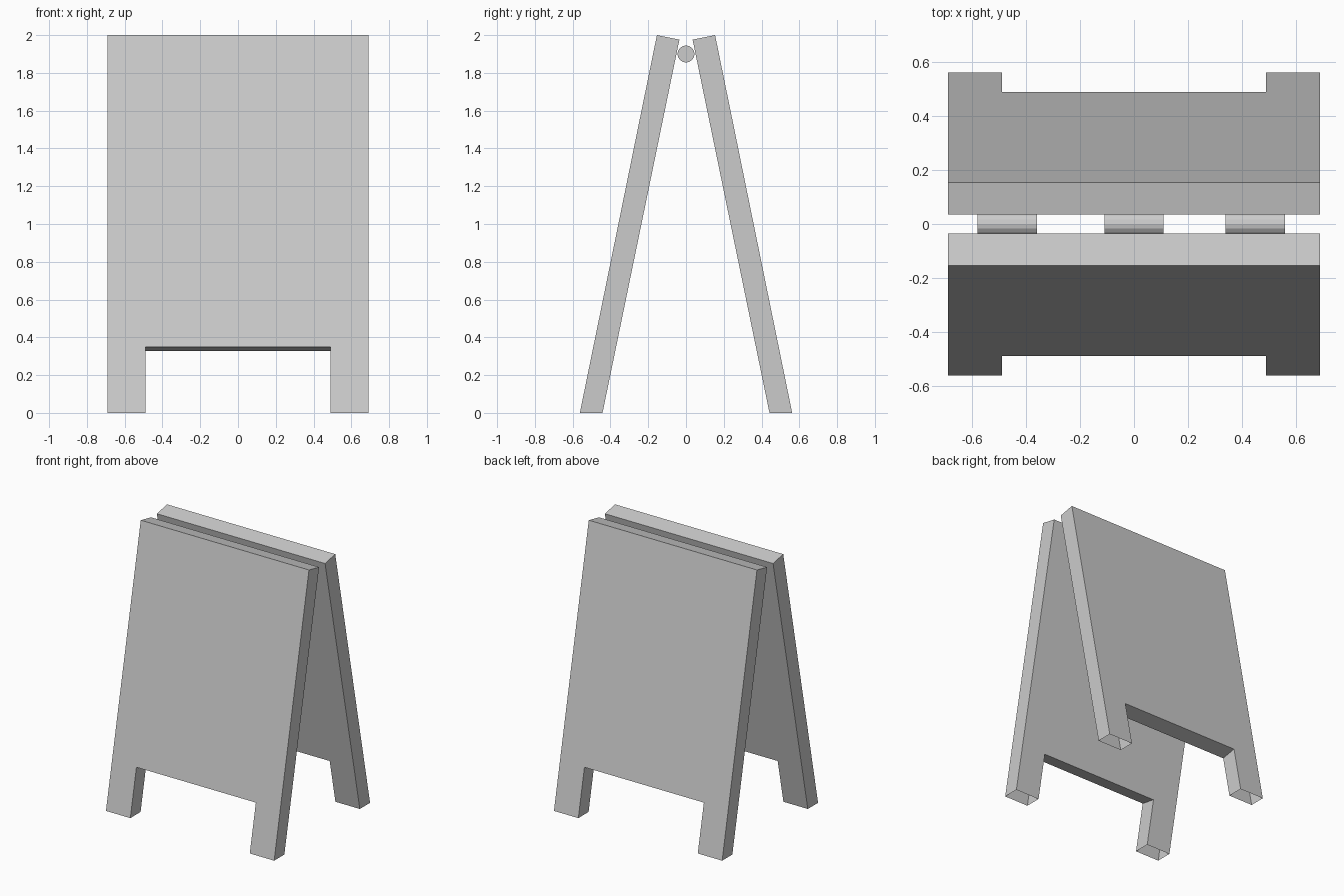
import bpy
import bmesh
import math

if "Cube" in bpy.data.objects:
    bpy.data.objects.remove(bpy.data.objects["Cube"])

W, LEG = 0.69, 0.49  # half width, half width of the notch


def board(name, side):
    """Leaning board with two legs; side is -1 for front, 1 for back."""
    # outline as (x, outer height, inner height)
    top, notch, foot = (2.0, 1.976), (0.35, 0.328), (0.0, 0.0)
    outline = [(-W, foot), (-W, top), (W, top), (W, foot),
               (LEG, foot), (LEG, notch), (-LEG, notch), (-LEG, foot)]
    bm = bmesh.new()
    outer, inner = [], []
    for x, (zo, zi) in outline:
        outer.append(bm.verts.new((x, side * (0.562 - 0.204 * zo), zo)))
        inner.append(bm.verts.new((x, side * (0.442 - 0.206 * zi), zi)))
    bm.faces.new(outer)
    bm.faces.new(inner[::-1])
    n = len(outline)
    for i in range(n):
        j = (i + 1) % n
        # undersides of the feet are left open
        if outline[i][1] == foot and outline[j][1] == foot:
            continue
        bm.faces.new((outer[j], outer[i], inner[i], inner[j]))
    bmesh.ops.recalc_face_normals(bm, faces=bm.faces)
    mesh = bpy.data.meshes.new(name)
    bm.to_mesh(mesh)
    bm.free()
    bpy.context.collection.objects.link(bpy.data.objects.new(name, mesh))


# the two leaning boards
board("front_board", -1)
board("back_board", 1)

# three hinge barrels between the boards
for name, x in (("left_hinge", -0.47), ("middle_hinge", 0.0), ("right_hinge", 0.45)):
    bpy.ops.mesh.primitive_cylinder_add(vertices=16, radius=0.045, depth=0.22,
                                        location=(x, 0, 1.9),
                                        rotation=(0, math.pi / 2, 0))
    bpy.context.object.name = name
